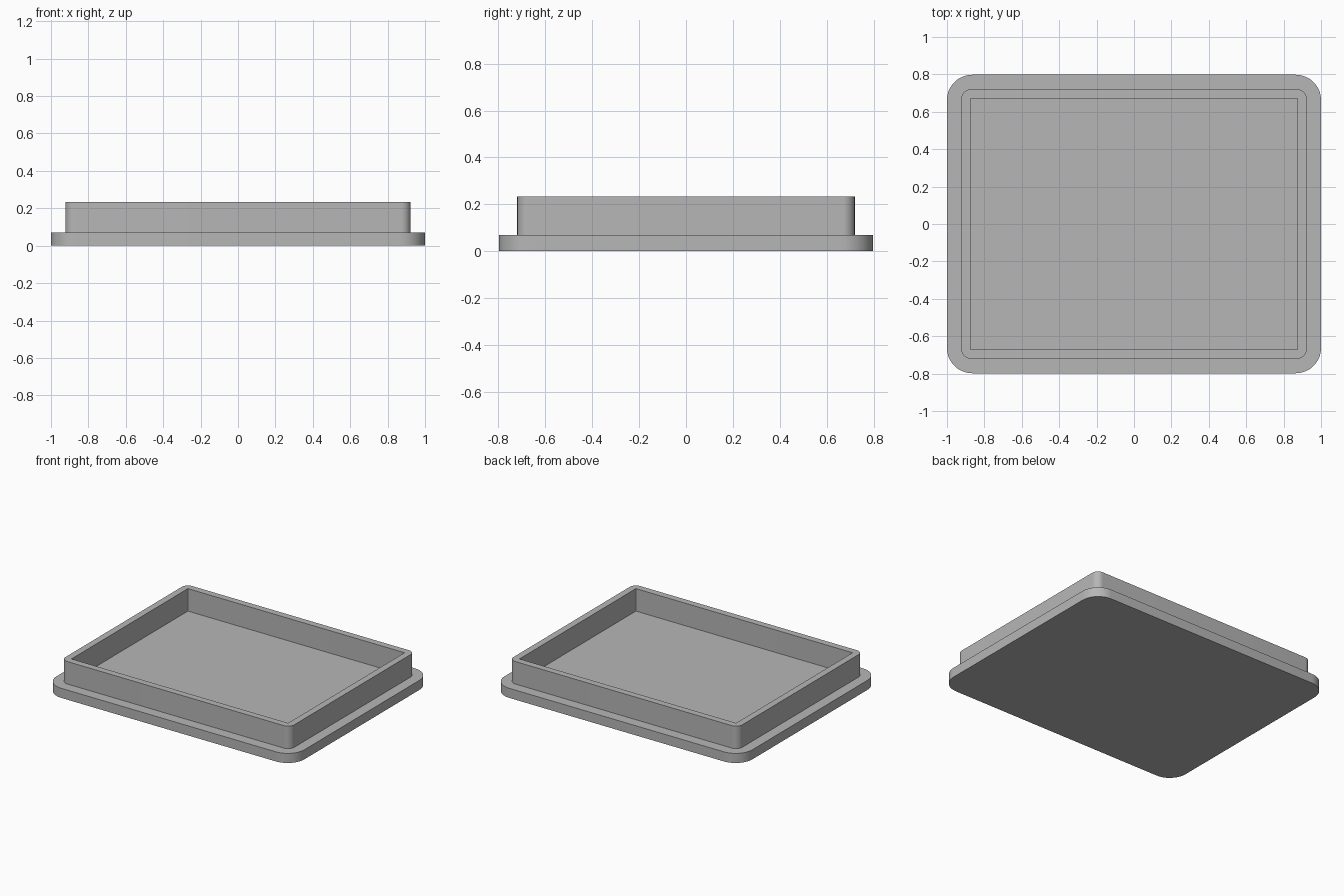
import bpy, bmesh, math

cube = bpy.data.objects.get("Cube")
if cube:
    bpy.data.objects.remove(cube, do_unlink=True)

GREY = (0.47, 0.47, 0.47, 1)
grey = bpy.data.materials.new("plain grey")
grey.use_nodes = True
grey.diffuse_color = GREY
grey.node_tree.nodes["Principled BSDF"].inputs["Base Color"].default_value = GREY

SEGMENTS = 12  # steps per rounded corner


def rounded_ring(bm, half_x, half_y, radius, z):
    """Ring of vertices around a rounded rectangle."""
    ring = []
    for corner, (sx, sy) in enumerate([(1, 1), (-1, 1), (-1, -1), (1, -1)]):
        for i in range(SEGMENTS + 1):
            a = (corner + i / SEGMENTS) * math.pi / 2
            ring.append(bm.verts.new((sx * (half_x - radius) + radius * math.cos(a),
                                      sy * (half_y - radius) + radius * math.sin(a), z)))
    return ring


# Heights and outlines: flange, raised wall, recess
flange_top, wall_top = 0.07, 0.234
flange = (1.0, 0.798, 0.135)
wall = (0.923, 0.72, 0.05)
recess = (0.874, 0.671, 0.004)

bm = bmesh.new()
rings = [rounded_ring(bm, *outline, z) for outline, z in (
    (flange, 0), (flange, flange_top),
    (wall, flange_top), (wall, wall_top),
    (recess, wall_top), (recess, flange_top))]

# Skin the rings from underside to recess floor
for low, high in zip(rings, rings[1:]):
    for i in range(len(low)):
        j = (i + 1) % len(low)
        bm.faces.new((low[i], low[j], high[j], high[i]))
bm.faces.new(reversed(rings[0]))
bm.faces.new(rings[-1])
bmesh.ops.recalc_face_normals(bm, faces=bm.faces)

mesh = bpy.data.meshes.new("tray_lid")
bm.to_mesh(mesh)
bm.free()
mesh.materials.append(grey)
lid = bpy.data.objects.new("tray_lid", mesh)
bpy.context.collection.objects.link(lid)

# Smooth the rounded corners, keep the rims sharp
bpy.ops.object.select_all(action="DESELECT")
lid.select_set(True)
bpy.context.view_layer.objects.active = lid
bpy.ops.object.shade_smooth_by_angle(angle=math.radians(30))
